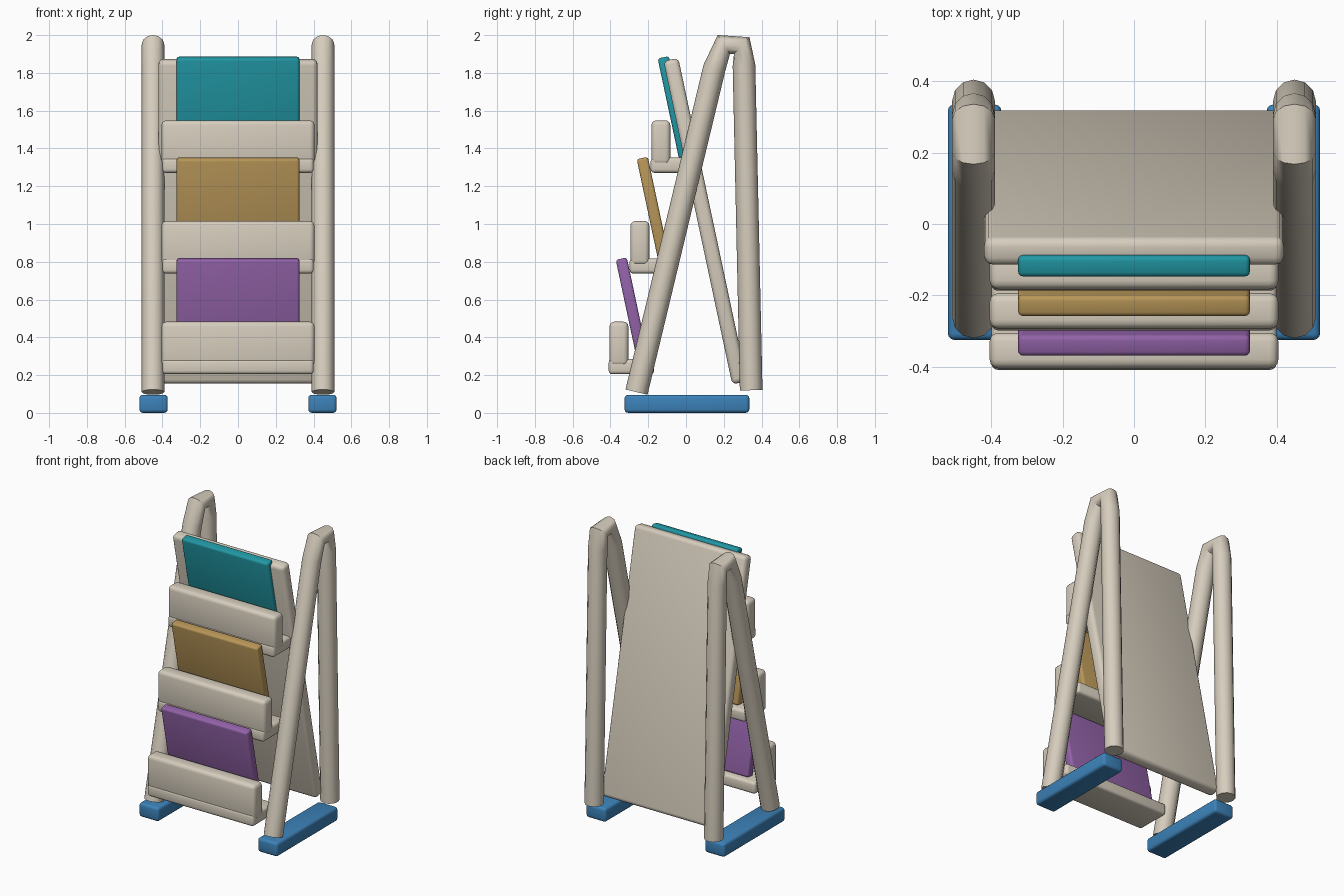
import bpy, math

if "Cube" in bpy.data.objects:
    bpy.data.objects.remove(bpy.data.objects["Cube"])


def material(name, rgb):
    m = bpy.data.materials.new(name)
    lin = [((c / 255 + 0.055) / 1.055) ** 2.4 for c in rgb]
    m.diffuse_color = (*lin, 1)
    m.use_nodes = True
    m.node_tree.nodes["Principled BSDF"].inputs["Base Color"].default_value = m.diffuse_color
    return m


BEIGE = material("warm beige", (214, 205, 189))
BLUE = material("blue", (60, 130, 185))
PURPLE = material("purple", (146, 98, 168))
GOLD = material("gold", (184, 150, 88))
TEAL = material("teal", (33, 152, 165))
TILT = math.radians(12)


def smooth(ob):
    bpy.ops.object.select_all(action='DESELECT')
    ob.select_set(True)
    bpy.context.view_layer.objects.active = ob
    bpy.ops.object.shade_smooth_by_angle(angle=math.radians(35))


def box(name, centre, size, mat, bevel, tilt=0):
    bpy.ops.mesh.primitive_cube_add(size=1, location=centre)
    ob = bpy.context.object
    ob.name = name
    ob.scale = size
    bpy.ops.object.transform_apply(location=False, rotation=False, scale=True)
    ob.rotation_euler.x = tilt
    ob.data.materials.append(mat)
    b = ob.modifiers.new("rounded edges", 'BEVEL')
    b.width, b.segments = bevel, 3
    bpy.ops.object.modifier_apply(modifier=b.name)
    smooth(ob)
    return ob


def tube(name, points, radius, mat):
    cu = bpy.data.curves.new(name, 'CURVE')
    cu.dimensions = '3D'
    cu.bevel_depth, cu.bevel_resolution = radius, 4
    cu.use_fill_caps = True
    sp = cu.splines.new('POLY')
    sp.points.add(len(points) - 1)
    for p, co in zip(sp.points, points):
        p.co = (*co, 1)
    ob = bpy.data.objects.new(name, cu)
    bpy.context.collection.objects.link(ob)
    bpy.ops.object.select_all(action='DESELECT')
    ob.select_set(True)
    bpy.context.view_layer.objects.active = ob
    bpy.ops.object.convert(target='MESH')
    ob = bpy.context.object
    ob.data.materials.clear()
    ob.data.materials.append(mat)
    smooth(ob)


# bent side frames and their feet
PATH = [(-0.262, 0.11), (0.150, 1.825), (0.200, 1.950),
        (0.295, 1.945), (0.307, 1.840), (0.345, 0.12)]
for side, s in (("left", -1), ("right", 1)):
    tube(side + "_frame_tube", [(s * 0.45, y, z) for y, z in PATH], 0.06, BEIGE)
    box(side + "_foot", (s * 0.447, 0.005, 0.048), (0.15, 0.66, 0.095), BLUE, 0.018)

# leaning back panel
box("back_panel", (0, 0.102, 1.015), (0.84, 1.75, 0.08)[::2] and (0.84, 0.08, 1.75),
    BEIGE, 0.025, TILT)

# three display shelves, each with tray, front lip and leaning magazine
for i, (level, col) in enumerate((("lower", PURPLE), ("middle", GOLD), ("upper", TEAL))):
    dy, dz = 0.111 * i, 0.533 * i
    box(level + "_tray", (0, -0.289 + dy, 0.245 + dz), (0.80, 0.24, 0.08), BEIGE, 0.018)
    box(level + "_lip", (0, -0.355 + dy, 0.365 + dz), (0.81, 0.10, 0.235), BEIGE, 0.025)
    box(level + "_magazine", (0, -0.286 + dy, 0.55 + dz), (0.65, 0.06, 0.545), col, 0.014, TILT)
